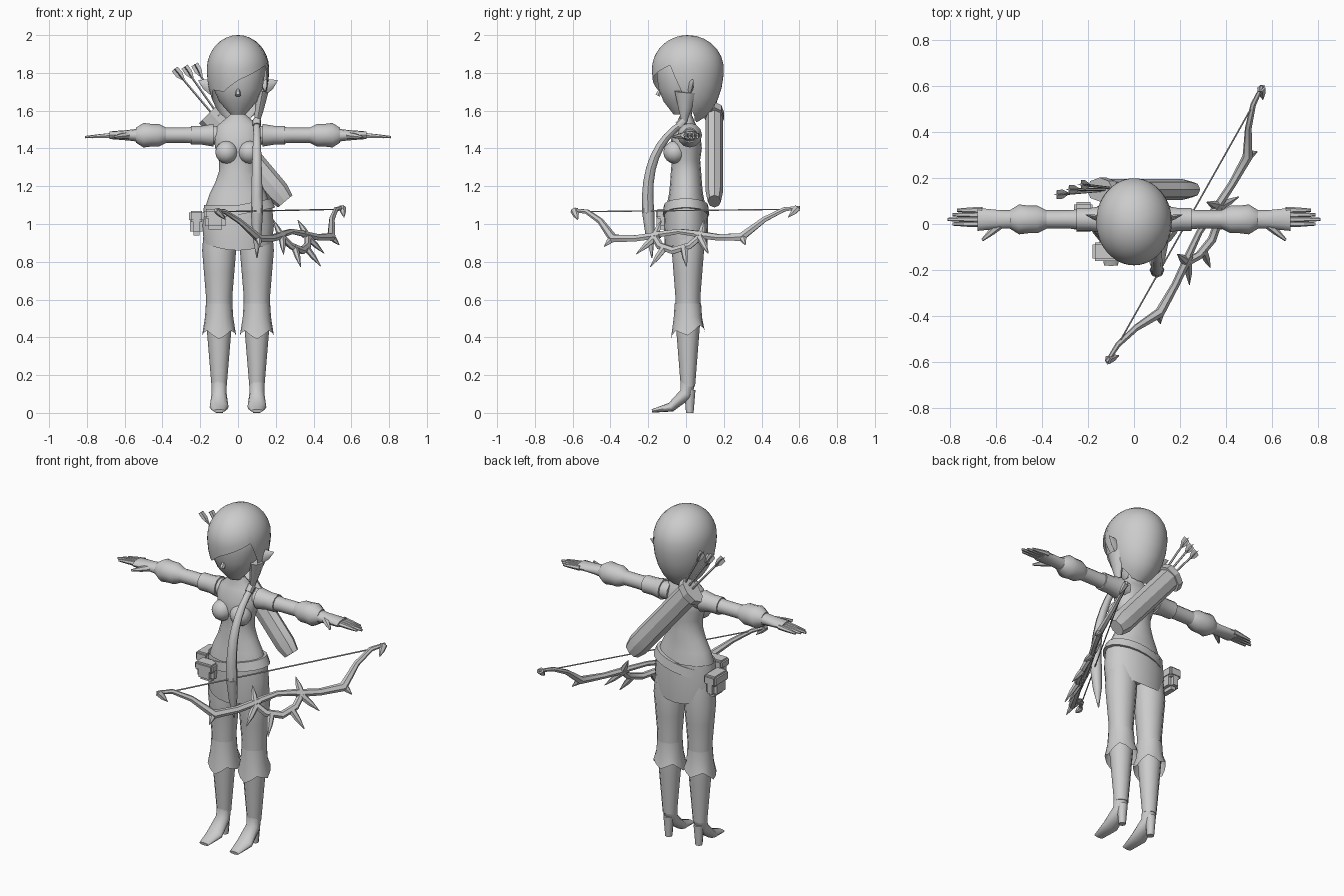
import bpy, bmesh, math
from mathutils import Vector
from mathutils.geometry import interpolate_bezier

default_cube = bpy.data.objects.get("Cube")
if default_cube:
    bpy.data.objects.remove(default_cube)

grey = bpy.data.materials.new("plain grey")
grey.use_nodes = True
grey.diffuse_color = (.6, .6, .6, 1)
grey.node_tree.nodes["Principled BSDF"].inputs["Base Color"].default_value = grey.diffuse_color

AXIS_X, AXIS_Y, AXIS_Z = Vector((1, 0, 0)), Vector((0, 1, 0)), Vector((0, 0, 1))


def finish(name, bm, mirror=False, sharp_angle=45):
    bmesh.ops.recalc_face_normals(bm, faces=bm.faces)
    mesh = bpy.data.meshes.new(name)
    bm.to_mesh(mesh)
    bm.free()
    mesh.materials.append(grey)
    mesh.shade_smooth()
    mesh.set_sharp_from_angle(angle=math.radians(sharp_angle))
    part = bpy.data.objects.new(name, mesh)
    bpy.context.collection.objects.link(part)
    if mirror:
        part.modifiers.new("other_side", 'MIRROR')


def sample(values, fraction):
    """Read evenly spaced values at a fraction of their length."""
    place = fraction * (len(values) - 1)
    index = min(int(place), len(values) - 2)
    return values[index] + (values[index + 1] - values[index]) * (place - index)


def tube(name, path, widths, depths=(1, 1), sides=12, ref=AXIS_Y, mirror=False,
         capped=True, hem=None, sharp_angle=45):
    """Skin elliptical rings along a path; depths are ratios of the widths."""
    bm = bmesh.new()
    path = [Vector(point) for point in path]
    steps = max(len(path), len(widths)) - 1
    centres = [sample(path, i / steps) for i in range(steps + 1)]
    rings = []
    for i, centre in enumerate(centres):
        tangent = (centres[min(i + 1, steps)] - centres[max(i - 1, 0)]).normalized()
        across = tangent.cross(ref).normalized()
        width = sample(widths, i / steps)
        out = across.cross(tangent) * width * sample(depths, i / steps)
        ring = []
        for k in range(sides):
            angle = math.tau * k / sides
            corner = centre + across * width * math.cos(angle) + out * math.sin(angle)
            if hem and i == steps:
                corner.z += hem(angle)
            ring.append(bm.verts.new(corner))
        rings.append(ring)
    for ring, following in zip(rings, rings[1:]):
        for k in range(sides):
            n = (k + 1) % sides
            bm.faces.new((ring[k], ring[n], following[n], following[k]))
    if capped:
        bm.faces.new(rings[0])
        bm.faces.new(rings[-1])
    finish(name, bm, mirror, sharp_angle)


def rounded_box(name, centre, size, bevel):
    bm = bmesh.new()
    bmesh.ops.create_cube(bm, size=1)
    bmesh.ops.scale(bm, verts=bm.verts, vec=size)
    bmesh.ops.translate(bm, verts=bm.verts, vec=centre)
    bmesh.ops.bevel(bm, geom=bm.edges[:], offset=bevel, segments=2, affect='EDGES')
    finish(name, bm)


# torso and bust
tube("torso", [(0, 0, .92), (0, 0, 1.64)],
     [.15, .17, .18, .17, .15, .12, .1, .1, .12, .13, .11, .04, .04],
     depths=[.6, .6, .6, .8, .7, .5, 1], sides=16)
bust = bmesh.new()
bmesh.ops.create_uvsphere(bust, u_segments=12, v_segments=8, radius=.06)
bmesh.ops.translate(bust, verts=bust.verts, vec=(.06, -.06, 1.38))
finish("bust", bust, mirror=True)

# skirt with a dipping hem, and a belt that slants up to the left
tube("skirt", [(0, 0, 1.1), (0, 0, .88)], [.18, .19, .18], depths=[.62, .62], sides=20,
     capped=False, hem=lambda angle: .02 * math.cos(2 * angle))
tube("belt", [(.01, 0, 1.05), (0, 0, 1.1)], [.19, .18], depths=[.65, .65], sides=20)

# belt pouches, each with an overhanging lid
for label, centre, size in (("side", Vector((-.22, .03, 1)), Vector((.07, .12, .12))),
                            ("front", Vector((-.12, -.12, 1.02)), Vector((.11, .07, .1)))):
    rounded_box(label + "_pouch", centre, size, bevel=.02)
    lid_size = Vector((size.x + .01, size.y + .01, size.z / 2))
    rounded_box(label + "_pouch_lid", centre + AXIS_Z * size.z / 3, lid_size, bevel=.01)

# legs, heeled boots and zigzag cuffs
tube("legs", [(.1, .01, .98), (.1, .01, .14)],
     [.08, .09, .08, .07, .07, .06, .05, .04], depths=[.95, .95], mirror=True)
tube("feet", [(.1, .01, .17), (.1, 0, .1), (.1, -.08, .03), (.1, -.18, .01)],
     [.04, .04, .05, .03], depths=[1, .9, .5, .3], mirror=True)
tube("heels", [(.1, .02, .12), (.1, .02, 0)], [.03, .02], sides=8, mirror=True)
tube("boot_cuffs", [(.1, .01, .58), (.1, .01, .43)], [.07, .075, .09], sides=16, mirror=True,
     capped=False, hem=lambda angle: .02 * (math.sin(angle) - math.cos(4 * angle)))

# arms, sleeves and flared bracers
def arm_part(name, start, end, widths, depths=(1, 1)):
    tube(name, [(start, .02, 1.47), (end, .02, 1.47)], widths, depths, ref=AXIS_Z, mirror=True)


arm_part("arms", .08, .68, [.05, .05, .04, .04, .04, .04, .05], depths=[1, 1, 1, .4])
arm_part("sleeves", .13, .25, [.06, .05, .05])
arm_part("bracers", .38, .54, [.04, .06, .06, .065, .04])

# fingers fan back from the longest one
for i, finger in enumerate(("index", "middle", "ring", "little")):
    y = .02 * i
    tube(finger + "_fingers", [(.66, y, 1.47), (.81 - .02 * abs(i - 1), y, 1.46)],
         [.015, .012, .007], sides=6, ref=AXIS_Z, mirror=True)
tube("thumbs", [(.58, 0, 1.47), (.66, -.07, 1.46)], [.02, .015, .006], sides=6,
     ref=AXIS_Z, mirror=True)

# head, nose and pointed ears
tube("head", [(0, -.03, 1.58), (0, -.03, 1.92)], [.04, .1, .13, .14, .14, .1],
     depths=[.9, .9], sides=18)
tube("nose", [(0, -.13, 1.72), (0, -.15, 1.68)], [.01, .015], sides=6)
tube("ears", [(.13, .02, 1.72), (.21, .04, 1.76)], [.04, .03, .002], depths=[.4, .4],
     sides=6, mirror=True)

# hair cap: columns sweep from the crown to an uneven hem, given as drops
# below the middle of the head from the back, by the right, round to the back
HEM_DROPS = [.28, .28, .27, .2, .11, .12, .06, .02, -.02, .2, .27, .28, .28]
COLUMNS, ROWS = 48, 12
HEAD_MIDDLE = Vector((0, .01, 1.82))


def hair_point(turn, tilt):
    height = math.cos(tilt) * (.18 if tilt < math.pi / 2 else .29)
    round_off = math.sin(tilt)
    return HEAD_MIDDLE + Vector((-.165 * round_off * math.sin(turn),
                                 .19 * round_off * math.cos(turn), height))


hair = bmesh.new()
crown = hair.verts.new(hair_point(0, 0))
columns = []
for k in range(COLUMNS):
    drop = sample(HEM_DROPS, k / COLUMNS)
    end = math.acos(-drop / (.29 if drop > 0 else .18))
    columns.append([hair.verts.new(hair_point(math.tau * k / COLUMNS, end * (row + 1) / ROWS))
                    for row in range(ROWS)])
for k, column in enumerate(columns):
    beside = columns[(k + 1) % COLUMNS]
    hair.faces.new((crown, column[0], beside[0]))
    for row in range(ROWS - 1):
        hair.faces.new((column[row], column[row + 1], beside[row + 1], beside[row]))
finish("hair", hair, sharp_angle=60)

# side lock tied into a ponytail that hangs over the left shoulder
tube("side_lock", [(.13, 0, 1.7), (.1, -.01, 1.54)], [.03, .025, .015], depths=[2, 1], sides=8)
tube("ponytail_tie", [(.1, -.01, 1.55), (.1, -.04, 1.52)], [.022, .022], sides=8)
sweep = interpolate_bezier((.1, -.01, 1.54), (.1, -.15, 1.45), (.1, -.22, 1.3), (.1, -.2, 1.06), 9)
tube("ponytail", sweep, [.016, .02, .024, .028, .032], sides=8)
tube("ponytail_end", [(.1, -.2, 1.06), (.1, -.18, .82)], [.032, .024, .003], sides=8)

# eight-sided quiver slung across the back
tube("quiver", [(.25, .15, 1.12), (-.12, .15, 1.56)], [.05] + [.065] * 9,
     depths=[.7, .7], sides=8, sharp_angle=30)
tube("quiver_rim", [(-.12, .15, 1.56), (-.15, .15, 1.59)], [.08, .08], depths=[.65, .65],
     sides=8, sharp_angle=30)

# three feathered arrows fanning out of the quiver
for i, label in enumerate(("outer", "middle", "inner")):
    base = Vector((-.09 + .02 * i, .15, 1.53))
    nock = Vector((-.31 + .05 * i, .13 + .02 * i, 1.79 + .01 * i))
    back = (nock - base).normalized() * .04
    tube(label + "_arrow_shaft", [base, nock], [.006, .006], sides=5)
    for vane, ref in (("flat", AXIS_Y), ("upright", AXIS_X)):
        tube(f"{label}_arrow_{vane}_feather", [nock - back, nock + back], [.004, .02, .02],
             depths=[.15, .15], sides=4, ref=ref)

# bow: laid out in a tilted plane, along the string and away from it
STRING_MIDDLE = Vector((.22, 0, 1.08))
ALONG, AWAY = Vector((.49, .87, .01)), Vector((.46, -.26, -.85))


def bow_part(name, points, widths):
    tube(name, [STRING_MIDDLE + ALONG * u + AWAY * v for u, v in points], widths,
         depths=[.8, .8], sides=6, ref=ALONG.cross(AWAY))


bow_part("bow_string", [(-.6, .01), (.6, .01)], [.004, .004])
bow_part("bow_grip", [(-.14, .16), (0, .14), (.14, .16)], [.02, .016, .02])
bow_part("bow_guard", [(-.15, .16), (-.09, .23), (0, .26), (.09, .23), (.15, .16)], [.02, .022, .02])
for label, end in (("front", -1), ("rear", 1)):
    bow_part(label + "_limb", [(end * u, v) for u, v in
                               ((.11, .16), (.25, .18), (.39, .18), (.5, .07), (.6, .01), (.69, 0))],
             [.022, .02, .026, .017, .014, .01])
    # thorns given by their root and point
    for thorn, root, point in (("tip_hook", (.68, 0), (.64, .06)),
                               ("limb_knob", (.39, .17), (.43, .23)),
                               ("horn", (.14, .17), (.13, .07)),
                               ("outer_spike", (.14, .18), (.22, .28)),
                               ("lower_spike", (.06, .24), (.11, .36))):
        bow_part(f"{label}_{thorn}", [(end * u, v) for u, v in (root, point)], [.022, .017, .002])
